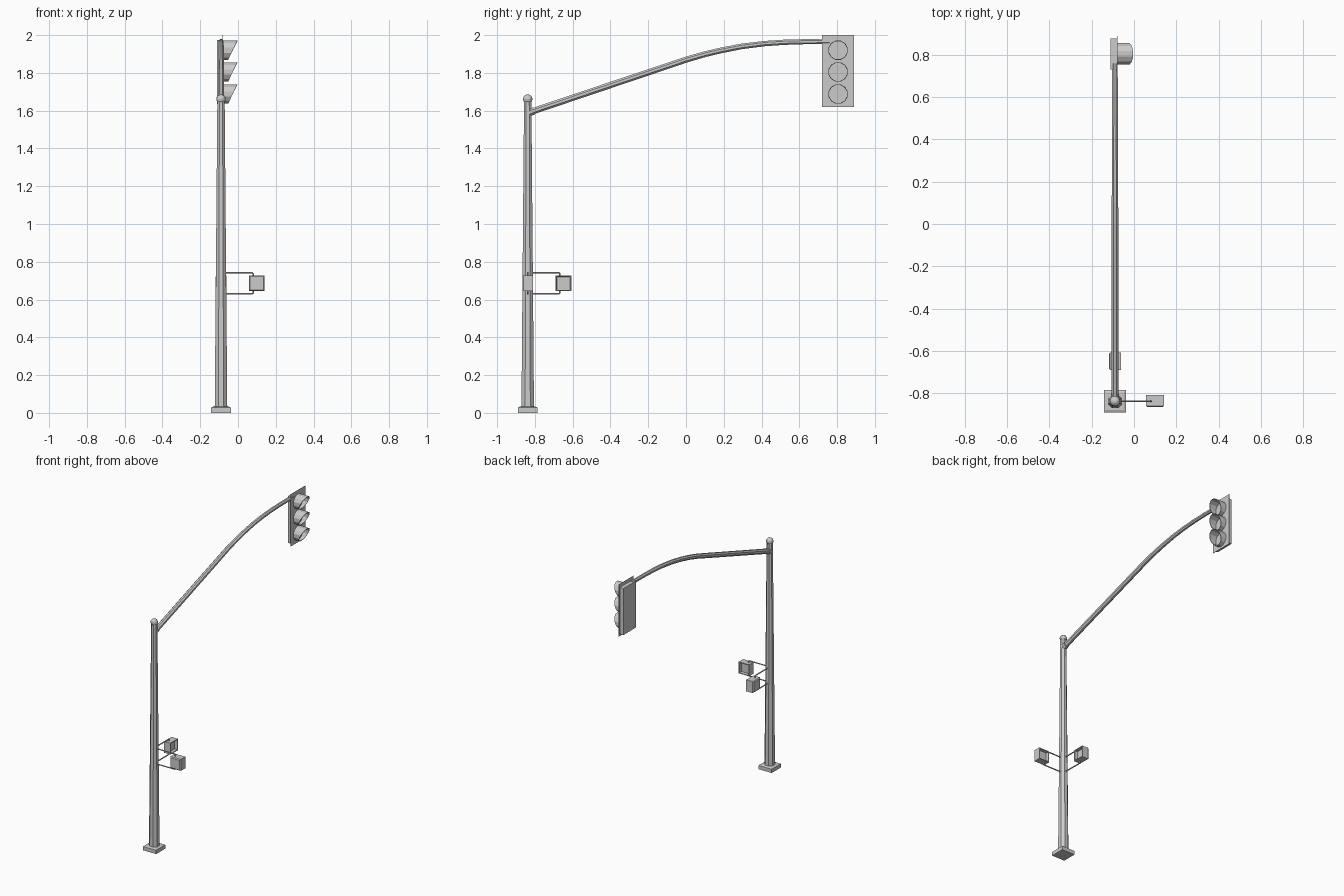
import bpy, bmesh, math
from mathutils import Vector, Matrix

if "Cube" in bpy.data.objects:
    bpy.data.objects.remove(bpy.data.objects["Cube"])

PX, PY = -0.09, -0.838      # pole position
X, Y = Vector((1, 0, 0)), Vector((0, 1, 0))


def finish(name, bm, loc=(0, 0, 0), rot=0):
    bmesh.ops.recalc_face_normals(bm, faces=bm.faces)
    me = bpy.data.meshes.new(name)
    bm.to_mesh(me)
    bm.free()
    ob = bpy.data.objects.new(name, me)
    ob.location = loc
    ob.rotation_euler.z = rot
    bpy.context.collection.objects.link(ob)
    return ob


def tube(name, pts, radii, sides, normal):
    """Loft rings along a planar path; normal is perpendicular to its plane."""
    pts = [Vector(p) for p in pts]
    bm = bmesh.new()
    rings = []
    for i, p in enumerate(pts):
        t = (pts[min(i + 1, len(pts) - 1)] - pts[max(i - 1, 0)]).normalized()
        up = normal.cross(t)
        angles = [(k + 0.5) * math.tau / sides for k in range(sides)]
        rings.append([bm.verts.new(p + radii[i] * (normal * math.cos(a) + up * math.sin(a)))
                      for a in angles])
    for a, b in zip(rings, rings[1:]):
        for k in range(sides):
            n = (k + 1) % sides
            bm.faces.new((a[k], a[n], b[n], b[k]))
    bm.faces.new(rings[0])
    bm.faces.new(rings[-1])
    return finish(name, bm)


def box_bm(size, centre=(0, 0, 0)):
    bm = bmesh.new()
    bmesh.ops.create_cube(bm, size=1, matrix=Matrix.Translation(centre) @ Matrix.Diagonal((*size, 1)))
    return bm


# base plate with sloped top edge
bm = box_bm((0.105, 0.105, 0.028), (0, 0, 0.014))
top = [f for f in bm.faces if f.normal.z > 0.9]
bmesh.ops.inset_region(bm, faces=top, thickness=0.016, depth=0.005)
finish("base_plate", bm, (PX, PY, 0))

# tapered pole and rounded cap
tube("pole", [(PX, PY, 0.02), (PX, PY, 1.66)], [0.036, 0.021], 8, X)
bm = bmesh.new()
bmesh.ops.create_uvsphere(bm, u_segments=12, v_segments=8, radius=0.025)
finish("pole_cap", bm, (PX, PY, 1.661))

# curved mast arm
arm = [(-0.838, 1.588), (-0.11, 1.833), (0.0, 1.87), (0.10, 1.899), (0.19, 1.92),
       (0.30, 1.941), (0.415, 1.955), (0.52, 1.962), (0.62, 1.965), (0.76, 1.965)]
tube("mast_arm", [(PX, y, z) for y, z in arm],
     [0.018 - 0.004 * i / 9 for i in range(10)], 8, X)
tube("arm_collar", [(PX, -0.83, 1.59), (PX, -0.805, 1.599)], [0.021, 0.021], 8, X)

# traffic signal housing and thin backboard
SY, SX, SZ = 0.805, -0.08, 1.805
finish("signal_housing", box_bm((0.03, 0.146, 0.34)), (SX - 0.015, SY, SZ))
finish("backboard", box_bm((0.002, 0.169, 0.38)), (SX, SY, 1.81))


def visor(i, z):
    """Cut-away hood: full length on top, short underneath."""
    r, n = 0.053, 12
    bm = bmesh.new()
    back, front = [], []
    for k in range(n):
        a = (k + 0.5) * math.tau / n
        y, h = r * math.cos(a), r * math.sin(a)
        back.append(bm.verts.new((0, y, h)))
        front.append(bm.verts.new((0.052 + 0.025 * h / r, y, h)))
    for k in range(n):
        m = (k + 1) % n
        bm.faces.new((back[k], back[m], front[m], front[k]))
    ob = finish(f"visor_{i}", bm, (SX, SY, z))
    mod = ob.modifiers.new("wall", 'SOLIDIFY')
    mod.thickness = 0.004
    # lens disc inside the hood
    tube(f"lens_{i}", [(SX, SY, z), (SX + 0.006, SY, z)], [0.05, 0.05], n, Y)


for i, z in enumerate((1.92, 1.805, 1.688)):
    visor(i + 1, z)


# pedestrian signals: recessed face on +y before rotation
def walk_signal(name, out, normal, rot):
    c = Vector((PX, PY, 0.686)) + out * 0.189
    bm = box_bm((0.084, 0.057, 0.084))
    rear = [e for e in bm.edges if all(v.co.y < 0 for v in e.verts)]
    bmesh.ops.bevel(bm, geom=rear, offset=0.006, segments=1, affect='EDGES')
    bm.normal_update()
    face = [f for f in bm.faces if f.normal.y > 0.9]
    bmesh.ops.inset_region(bm, faces=face, thickness=0.008)
    bmesh.ops.inset_region(bm, faces=face, thickness=0.003, depth=-0.02)
    finish(name, bm, c, rot)
    # bent brackets above and below
    for label, s in (("upper", 1), ("lower", -1)):
        z = 0.686 + 0.056 * s
        p = Vector((PX, PY, z))
        tip = p + out * 0.17
        tube(f"{name}_{label}_bracket",
             [p, tip - out * 0.005, tip - Vector((0, 0, 0.005 * s)), tip - Vector((0, 0, 0.025 * s))],
             [0.0045] * 4, 6, normal)


walk_signal("side_walk_signal", X, Y, 0)
walk_signal("rear_walk_signal", Y, X, -math.pi / 2)
